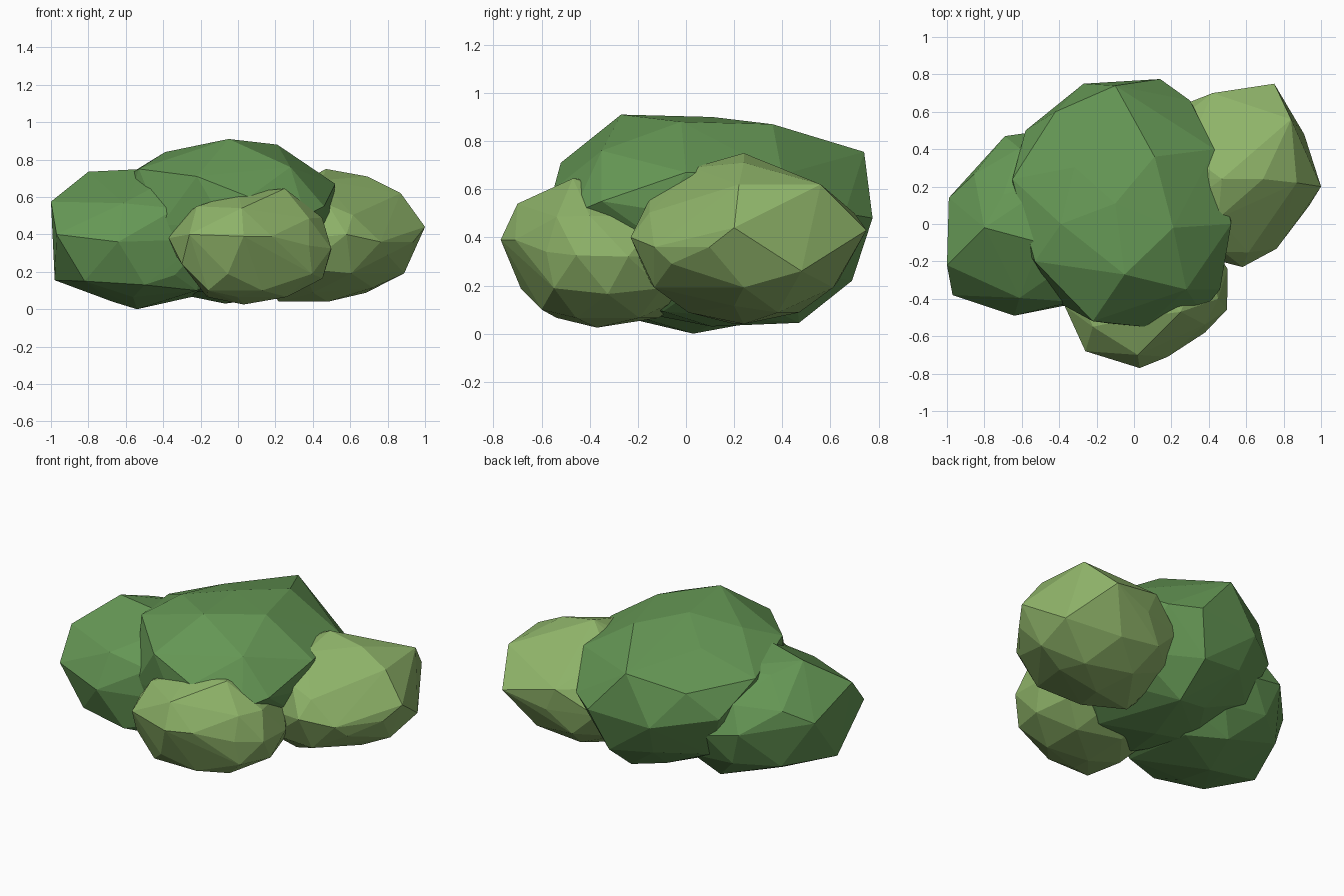
import bpy, bmesh
from mathutils import Vector


def material(name, rgb):
    m = bpy.data.materials.new(name)
    m.diffuse_color = (*rgb, 1)
    return m


def clump(name, lo, hi, pulls, mat):
    """Faceted ball filling the box lo-hi, with nearest corners pulled to given points."""
    bm = bmesh.new()
    bmesh.ops.create_icosphere(bm, subdivisions=2, radius=1)
    lo, hi = Vector(lo), Vector(hi)
    mid, half = (lo + hi) / 2, (hi - lo) / 2
    free = list(bm.verts)
    for v in bm.verts:
        v.co = mid + Vector(c * h for c, h in zip(v.co, half))
    for p in pulls:
        p = Vector(p)
        v = min(free, key=lambda q: (q.co - p).length)
        v.co = p
        free.remove(v)
    # wrap in a convex skin so every clump stays chunky
    hull = bmesh.ops.convex_hull(bm, input=bm.verts[:] + bm.edges[:] + bm.faces[:])
    junk = {g for g in hull["geom_interior"] + hull["geom_unused"]
            if isinstance(g, bmesh.types.BMVert)}
    bmesh.ops.delete(bm, geom=list(junk), context="VERTS")
    bmesh.ops.recalc_face_normals(bm, faces=bm.faces[:])
    me = bpy.data.meshes.new(name)
    bm.to_mesh(me)
    bm.free()
    me.materials.append(mat)
    ob = bpy.data.objects.new(name, me)
    bpy.context.collection.objects.link(ob)
    return ob


dark = material("dark_leaf", (0.13, 0.31, 0.09))
light = material("light_leaf", (0.27, 0.45, 0.14))

# tall centre clump
clump("centre_clump", (-0.65, -0.54, 0.03), (0.51, 0.75, 0.87), [
    (-0.05, -0.27, 0.91), (0.11, 0.36, 0.87), (-0.10, 0.11, 0.90),
    (-0.39, 0.0, 0.84), (0.21, -0.02, 0.88), (-0.10, 0.74, 0.755),
    (0.14, 0.775, 0.48), (-0.27, 0.75, 0.46), (0.06, -0.55, 0.60),
    (-0.22, -0.52, 0.71), (0.28, -0.35, 0.76), (0.52, 0.0, 0.67),
    (0.50, -0.10, 0.51), (0.43, 0.40, 0.66), (-0.65, 0.24, 0.68),
    (-0.42, 0.60, 0.66), (-0.58, 0.50, 0.50), (-0.53, -0.20, 0.75),
    (0.46, -0.35, 0.55), (0.30, 0.66, 0.50), (0.05, 0.47, 0.045),
    (0.05, 0.69, 0.22), (0.36, -0.47, 0.50),
], dark)

# left clump
clump("left_clump", (-1.0, -0.49, 0.01), (0.05, 0.50, 0.74), [
    (-1.0, -0.22, 0.575), (-0.99, 0.14, 0.45), (-0.98, -0.10, 0.155),
    (-0.97, -0.38, 0.40), (-0.80, -0.02, 0.735), (-0.64, -0.49, 0.36),
    (-0.69, 0.47, 0.42), (-0.54, 0.03, 0.0), (-0.82, -0.36, 0.15),
    (-0.67, 0.0, 0.04), (-0.50, -0.10, 0.75), (-0.50, -0.42, 0.13),
    (-0.22, -0.30, 0.10), (-0.45, 0.30, 0.05),
], dark)

# right clump
clump("right_clump", (0.0, -0.22, 0.04), (0.96, 0.70, 0.68), [
    (1.0, 0.20, 0.44), (0.75, 0.75, 0.43), (0.47, 0.24, 0.75),
    (0.69, 0.24, 0.71), (0.84, 0.56, 0.62), (0.91, 0.48, 0.26),
    (0.80, -0.06, 0.29), (0.58, -0.23, 0.40), (0.72, 0.20, 0.115),
    (0.42, 0.70, 0.50), (0.22, 0.20, 0.04), (0.45, 0.03, 0.69),
    (0.48, -0.15, 0.56), (0.87, 0.22, 0.62),
], light)

# low front clump
clump("front_clump", (-0.38, -0.75, 0.02), (0.52, 0.10, 0.63), [
    (0.03, -0.77, 0.39), (-0.26, -0.68, 0.40), (0.18, -0.71, 0.39),
    (0.02, -0.70, 0.54), (0.25, -0.47, 0.645), (0.0, -0.50, 0.62),
    (0.13, -0.60, 0.10), (-0.16, -0.60, 0.10), (0.38, -0.58, 0.34),
    (-0.37, -0.44, 0.38), (-0.22, -0.55, 0.55), (0.03, -0.37, 0.025),
    (0.45, -0.40, 0.49), (-0.30, -0.58, 0.24), (0.50, -0.24, 0.32),
], light)
